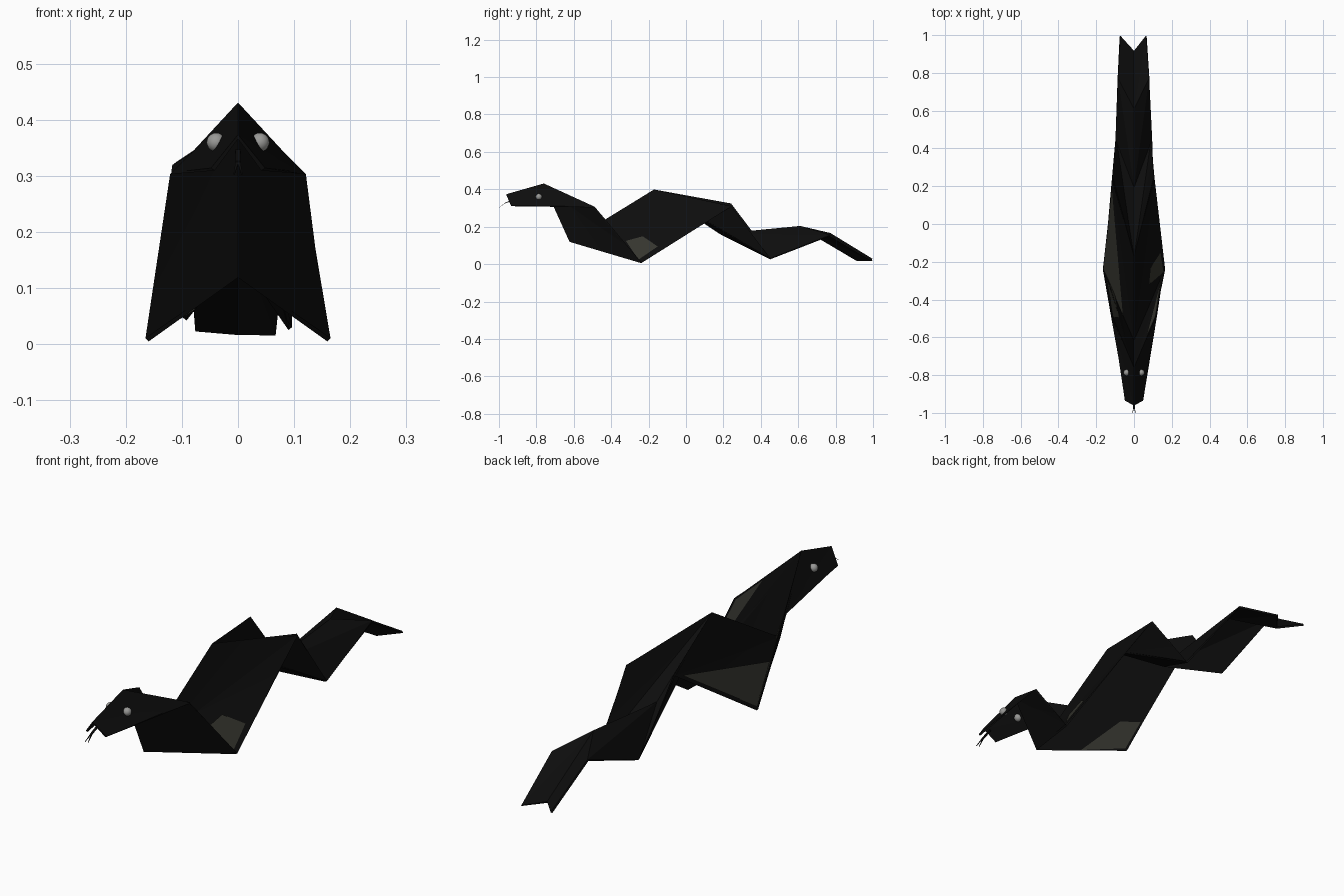
import bpy, bmesh
from mathutils import Vector

if "Cube" in bpy.data.objects:
    bpy.data.objects.remove(bpy.data.objects["Cube"])


def material(name, color):
    m = bpy.data.materials.new(name)
    m.diffuse_color = (*color, 1)
    m.use_nodes = True
    m.node_tree.nodes["Principled BSDF"].inputs["Base Color"].default_value = m.diffuse_color
    return m


BLACK = material("black_paper", (0.004, 0.004, 0.004))
OLIVE = material("olive_grey_paper", (0.036, 0.036, 0.028))
GREY = material("eye_grey", (0.32, 0.32, 0.31))


def make(name, verts, faces, mat):
    me = bpy.data.meshes.new(name)
    me.from_pydata(verts, [], faces)
    me.materials.append(mat)
    ob = bpy.data.objects.new(name, me)
    bpy.context.collection.objects.link(ob)
    return ob


# Chevron creases of the folded strip: centre (y, z), left edge, right edge
CREASES = [
    ((-.96, .37), (-.045, -.935, .312), (.045, -.935, .312)),
    ((-.76, .427), (-.118, -.49, .305), (.118, -.49, .305)),
    ((-.62, .122), (-.162, -.24, .008), (.162, -.24, .008)),
    ((-.17, .395), (-.114, .24, .322), (.106, .24, .308)),
    ((.19, .16), (-.095, .45, .045), (.093, .45, .028)),
    ((.61, .20), (-.086, .77, .163), (.081, .77, .153)),
    ((.915, .02), (-.074, .995, .026), (.065, .995, .019)),
]
ROWS = [(Vector((0, *c)), Vector(l), Vector(r)) for c, l, r in CREASES]

# Folded body: two triangles per panel on each side of the spine
verts = [p for row in ROWS for p in row]
faces = []
for i in range(len(ROWS) - 1):
    a, b = 3 * i, 3 * i + 3
    faces += [(a, a + 1, b + 1), (a, b + 1, b),
              (a, b + 2, a + 2), (a, b, b + 2)]
body = make("folded_body", verts, faces, BLACK)
sheet = body.modifiers.new("paper_thickness", 'SOLIDIFY')
sheet.thickness = 0.008
sheet.offset = 0


# Thin coloured plate on a triangle, its corners given as weights
def plate(name, tri, weights, facing):
    n = (tri[1] - tri[0]).cross(tri[2] - tri[0]).normalized()
    if n.x * facing < 0:
        n = -n
    pts = [sum((p * w for p, w in zip(tri, ws)), Vector()) + n * 0.0058
           for ws in weights]
    order = list(range(len(pts)))
    if (pts[1] - pts[0]).cross(pts[2] - pts[0]).dot(n) < 0:
        order.reverse()
    return make(name, pts, [order], OLIVE)


def lower(i, s):   # centre, edge, next edge
    return ROWS[i][0], ROWS[i][s], ROWS[i + 1][s]


def upper(i, s):   # centre, next edge, next centre
    return ROWS[i][0], ROWS[i + 1][s], ROWS[i + 1][0]


LEFT, RIGHT = 1, 2
plate("left_belly_patch", lower(2, LEFT),
      [(.66, .32, .02), (.03, .94, .03), (.03, .04, .93)], -1)
plate("left_belly_inner_patch", lower(2, LEFT),
      [(.5, .5, 0), (.02, .96, .02), (.02, .73, .25), (.25, .5, .25)], 1)
plate("right_belly_patch", lower(2, RIGHT),
      [(.465, .333, .202), (.375, .307, .318),
       (.078, .673, .249), (.06, .92, .02)], 1)
plate("right_neck_patch", lower(1, RIGHT),
      [(.42, .56, .02), (.03, .94, .03), (.03, .04, .93)], -1)
plate("left_neck_patch", lower(1, LEFT),
      [(.05, .92, .03), (.02, .03, .95), (.5, 0, .5)], 1)
plate("left_neck_inner_patch", upper(1, LEFT),
      [(.5, .5, 0), (.02, .96, .02), (.02, .66, .32)], 1)

# Round eyes set into the head
for s, side in ((-1, "left"), (1, "right")):
    bpy.ops.mesh.primitive_uv_sphere_add(segments=16, ring_count=10,
                                         radius=.017,
                                         location=(s * .039, -.787, .36))
    eye = bpy.context.object
    eye.name = side + "_eye"
    eye.data.materials.append(GREY)
    bpy.ops.object.shade_smooth_by_angle()


# Forked tongue made of tapered strips
def strip(name, a, b, w0, w1):
    pts = []
    for p, w in ((a, w0), (b, w1)):
        x, y, z = p
        pts += [(x - w, y, z - w / 2), (x + w, y, z - w / 2),
                (x + w, y, z + w / 2), (x - w, y, z + w / 2)]
    make(name, pts, [(3, 2, 1, 0), (4, 5, 6, 7)] +
         [(k, (k + 1) % 4, (k + 1) % 4 + 4, k + 4) for k in range(4)], BLACK)


strip("tongue", (0, -.92, .345), (0, -.97, .325), .005, .004)
for s, side in ((-1, "left"), (1, "right")):
    strip(side + "_tongue_tip", (s * .001, -.965, .327),
          (s * .007, -1.0, .303), .003, .001)
